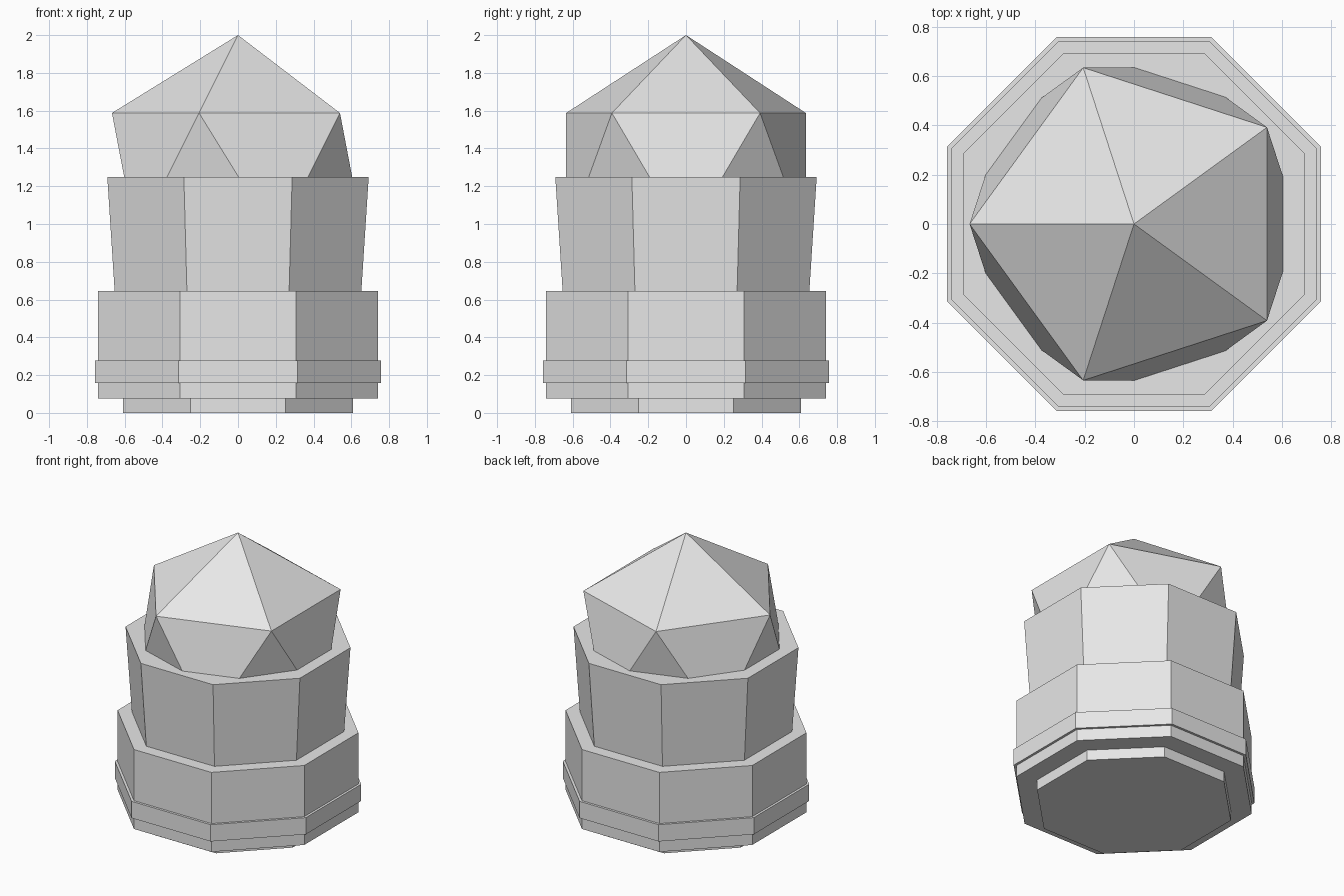
import bpy, bmesh, math
from mathutils import Matrix

if "Cube" in bpy.data.objects:
    bpy.data.objects.remove(bpy.data.objects["Cube"])

grey = bpy.data.materials.new("light_grey")
grey.diffuse_color = (0.8, 0.8, 0.8, 1)
grey.use_nodes = True
grey.node_tree.nodes["Principled BSDF"].inputs["Base Color"].default_value = grey.diffuse_color


def finish(bm, name):
    mesh = bpy.data.meshes.new(name)
    bm.to_mesh(mesh)
    bm.free()
    mesh.materials.append(grey)
    obj = bpy.data.objects.new(name, mesh)
    bpy.context.collection.objects.link(obj)


def octagon(name, z0, z1, a0, a1):
    """Eight-sided block; a0 and a1 are centre-to-flat distances, bottom and top."""
    c = math.cos(math.pi / 8)
    bm = bmesh.new()
    place = Matrix.Translation((0, 0, (z0 + z1) / 2)) @ Matrix.Rotation(math.pi / 8, 4, 'Z')
    bmesh.ops.create_cone(bm, cap_ends=True, segments=8, radius1=a0 / c,
                          radius2=a1 / c, depth=z1 - z0, matrix=place)
    finish(bm, name)


# Stacked octagonal body
octagon("foot", 0.0, 0.075, 0.61, 0.61)
octagon("lower_body", 0.075, 0.645, 0.741, 0.741)
octagon("band", 0.158, 0.278, 0.758, 0.758)
octagon("upper_body", 0.645, 1.25, 0.653, 0.692)

# Faceted dome: upper half of an icosahedron, cut just inside the body top
radius = 0.746
bm = bmesh.new()
bmesh.ops.create_icosphere(bm, subdivisions=1, radius=radius,
                           matrix=Matrix.Translation((0, 0, 2 - radius)) @ Matrix.Rotation(math.pi, 4, 'Z'))
cut = bmesh.ops.bisect_plane(bm, geom=bm.verts[:] + bm.edges[:] + bm.faces[:],
                             plane_co=(0, 0, 1.24), plane_no=(0, 0, 1), clear_inner=True)
bmesh.ops.holes_fill(bm, edges=[e for e in bm.edges if e.is_boundary], sides=0)
bmesh.ops.recalc_face_normals(bm, faces=bm.faces[:])
finish(bm, "dome")
